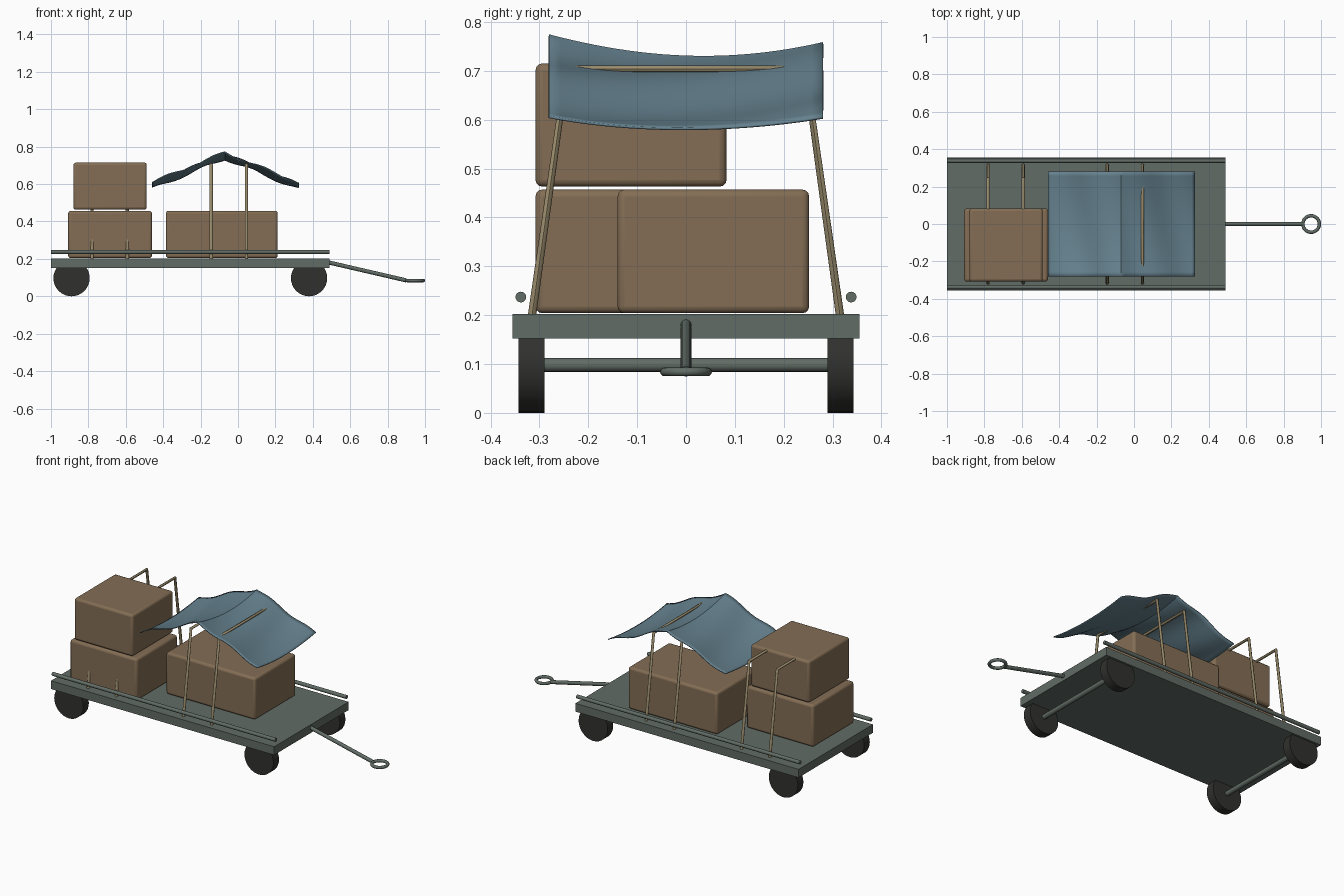
import bpy, bmesh, math
from mathutils import Vector

if "Cube" in bpy.data.objects:
    bpy.data.objects.remove(bpy.data.objects["Cube"])


def material(name, rgb):
    m = bpy.data.materials.new(name)
    m.diffuse_color = (*rgb, 1)
    m.use_nodes = True
    m.node_tree.nodes["Principled BSDF"].inputs["Base Color"].default_value = m.diffuse_color
    return m


STEEL = material("painted_steel", (.12, .15, .13))
RUBBER = material("rubber", (.03, .03, .028))
CARD = material("crate_brown", (.23, .155, .09))
CLOTH = material("blue_cloth", (.13, .22, .27))
CANE = material("hoop_tan", (.32, .26, .15))


def finish(ob, name, mat, angle=35):
    ob.name = name
    ob.data.materials.append(mat)
    bpy.ops.object.select_all(action='DESELECT')
    ob.select_set(True)
    bpy.context.view_layer.objects.active = ob
    bpy.ops.object.shade_smooth_by_angle(angle=math.radians(angle))
    return ob


def box(name, lo, hi, mat, bevel=0.0):
    lo, hi = Vector(lo), Vector(hi)
    bpy.ops.mesh.primitive_cube_add(size=1, location=(lo + hi) / 2)
    ob = bpy.context.object
    for v in ob.data.vertices:
        v.co *= 1
        v.co = Vector(a * b for a, b in zip(v.co, hi - lo))
    if bevel:
        mod = ob.modifiers.new("rounded_edges", 'BEVEL')
        mod.width, mod.segments = bevel, 3
    return finish(ob, name, mat)


def rod(name, a, b, r, mat, sides=16):
    a, b = Vector(a), Vector(b)
    bpy.ops.mesh.primitive_cylinder_add(vertices=sides, radius=r, depth=(b - a).length, location=(a + b) / 2)
    ob = bpy.context.object
    ob.rotation_euler = (b - a).to_track_quat('Z', 'Y').to_euler()
    return finish(ob, name, mat)


def pipe(name, points, r, mat):
    cu = bpy.data.curves.new(name, 'CURVE')
    cu.dimensions = '3D'
    cu.bevel_depth, cu.bevel_resolution, cu.use_fill_caps = r, 2, True
    sp = cu.splines.new('POLY')
    sp.points.add(len(points) - 1)
    for p, co in zip(sp.points, points):
        p.co = (*co, 1)
    ob = bpy.data.objects.new(name, cu)
    bpy.context.collection.objects.link(ob)
    bpy.ops.object.select_all(action='DESELECT')
    ob.select_set(True)
    bpy.context.view_layer.objects.active = ob
    bpy.ops.object.convert(target='MESH')
    return finish(bpy.context.object, name, mat, 50)


# Flat deck with side rails
box("deck", (-1, -.355, .152), (.49, .355, .202), STEEL)
for side, s in (("front", -1), ("back", 1)):
    rod(f"{side}_rail", (-1, s * .338, .237), (.49, s * .338, .237), .011, STEEL)

# Wheels and axles
for end, x in (("rear", -.89), ("lead", .38)):
    rod(f"{end}_axle", (x, -.3, .098), (x, .3, .098), .014, STEEL)
    for side, s in (("front", -1), ("back", 1)):
        rod(f"{end}_{side}_wheel", (x, s * .29, .097), (x, s * .343, .097), .097, RUBBER, 32)

# Drawbar and towing ring
rod("drawbar", (.48, 0, .182), (.9, 0, .085), .011, STEEL)
bpy.ops.mesh.primitive_torus_add(location=(.947, 0, .084), major_radius=.044, minor_radius=.009,
                                 major_segments=32, minor_segments=12)
finish(bpy.context.object, "tow_ring", STEEL)

# Crates
box("rear_lower_crate", (-.908, -.308, .204), (-.46, .083, .457), CARD, .014)
box("rear_upper_crate", (-.88, -.308, .463), (-.488, .083, .715), CARD, .014)
box("lead_crate", (-.385, -.14, .204), (.212, .252, .457), CARD, .014)

# Cover hoops
for i, x in enumerate((-.78, -.592, -.143, .045)):
    pipe(f"hoop_{i + 1}", [(x, -.315, .2), (x, -.244, .704), (x, .244, .704), (x, .315, .2)], .0085, CANE)

# Sagging canopy: ridge at x = -0.07, dip across y, diagonal ripples
X0, X1, RIDGE, NX, NY = -.46, .325, -.07, 48, 24
bm = bmesh.new()
bmesh.ops.create_grid(bm, x_segments=NX, y_segments=NY, size=1)
for v in bm.verts:
    x = RIDGE + v.co.x * ((X1 - RIDGE) if v.co.x > 0 else (RIDGE - X0))
    y = v.co.y * .28
    sag = .034 * (1 - ((y - .02) / .3) ** 2)
    ripple = .008 * math.cos(24 * (x + .18) + 5 * y)
    v.co = (x, y, .772 - .41 * abs(x - RIDGE) - sag + ripple)
me = bpy.data.meshes.new("canopy")
bm.to_mesh(me)
bm.free()
canopy = bpy.data.objects.new("canopy", me)
bpy.context.collection.objects.link(canopy)
canopy.modifiers.new("cloth_thickness", 'SOLIDIFY').thickness = .005
finish(canopy, "canopy", CLOTH)
